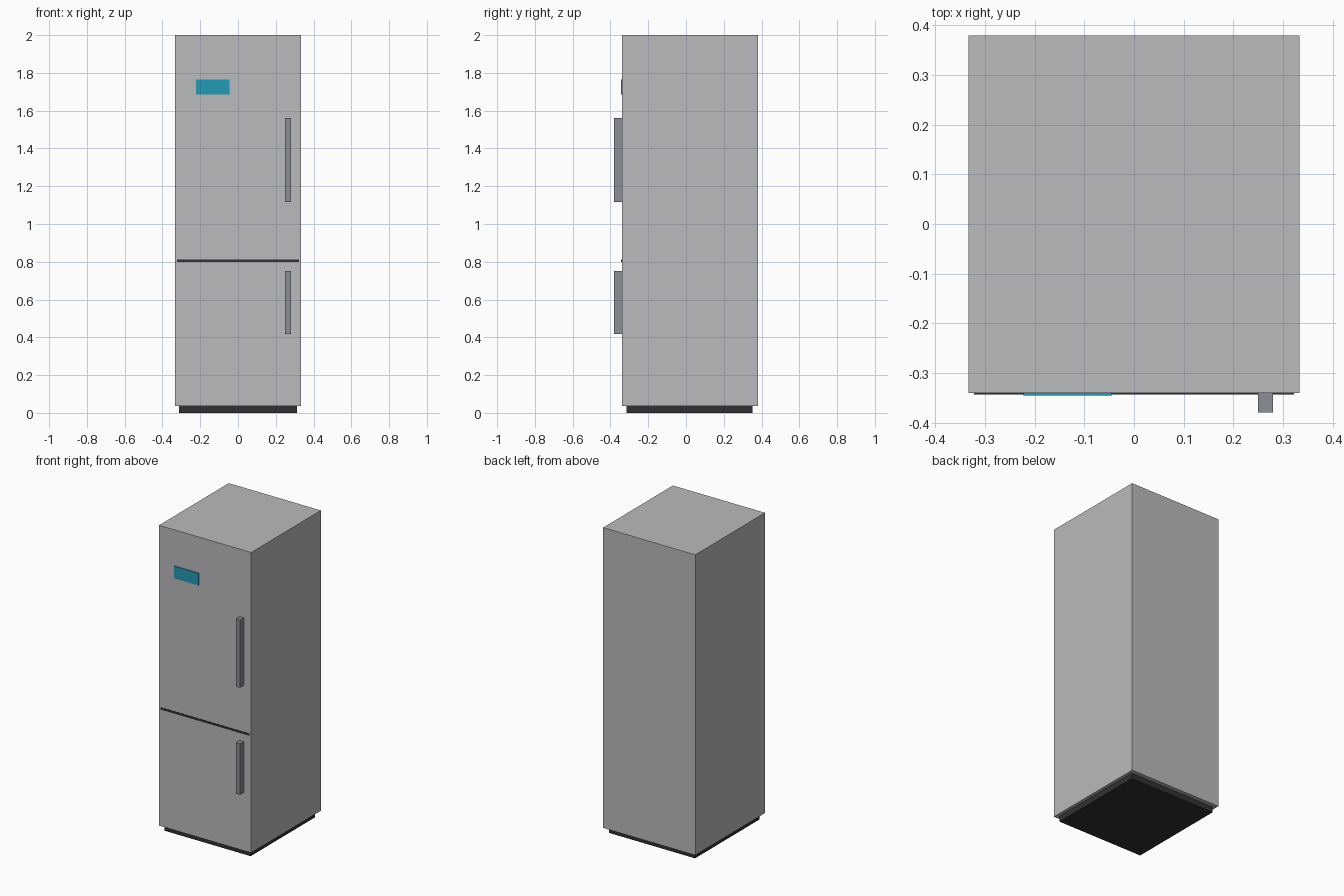
import bpy
import bmesh

default = bpy.data.objects.get("Cube")
if default:
    bpy.data.objects.remove(default, do_unlink=True)


def material(name, rgb):
    m = bpy.data.materials.new(name)
    m.use_nodes = True
    m.diffuse_color = (*rgb, 1)
    m.node_tree.nodes["Principled BSDF"].inputs["Base Color"].default_value = (*rgb, 1)
    return m


def box(name, mat, x, y, z):
    """Box spanning the given (low, high) range on each axis."""
    mesh = bpy.data.meshes.new(name)
    bm = bmesh.new()
    bmesh.ops.create_cube(bm, size=1)
    for v in bm.verts:
        v.co = [(lo + hi) / 2 + c * (hi - lo) for c, (lo, hi) in zip(v.co, (x, y, z))]
    bm.to_mesh(mesh)
    bm.free()
    mesh.materials.append(mat)
    obj = bpy.data.objects.new(name, mesh)
    bpy.context.collection.objects.link(obj)
    return obj


silver = material("silver grey", (0.49, 0.495, 0.515))
steel = material("handle steel", (0.26, 0.275, 0.31))
black = material("dark rubber", (0.028, 0.031, 0.033))
teal = material("display teal", (0.017, 0.32, 0.456))

FRONT = -0.34

# Cabinet and recessed plinth
box("cabinet", silver, (-0.333, 0.333), (FRONT, 0.38), (0.037, 2))
box("plinth", black, (-0.312, 0.312), (-0.315, 0.352), (0, 0.037))

# Seam between the doors, and the display panel
box("door_seam", black, (-0.322, 0.322), (FRONT - 0.003, FRONT + 0.003), (0.8, 0.813))
box("display_panel", teal, (-0.223, -0.045), (FRONT - 0.005, FRONT + 0.002), (1.685, 1.765))

# Bar handles
for name, z in (("upper_handle", (1.117, 1.56)), ("lower_handle", (0.417, 0.75))):
    box(name, steel, (0.25, 0.28), (-0.38, FRONT), z)
